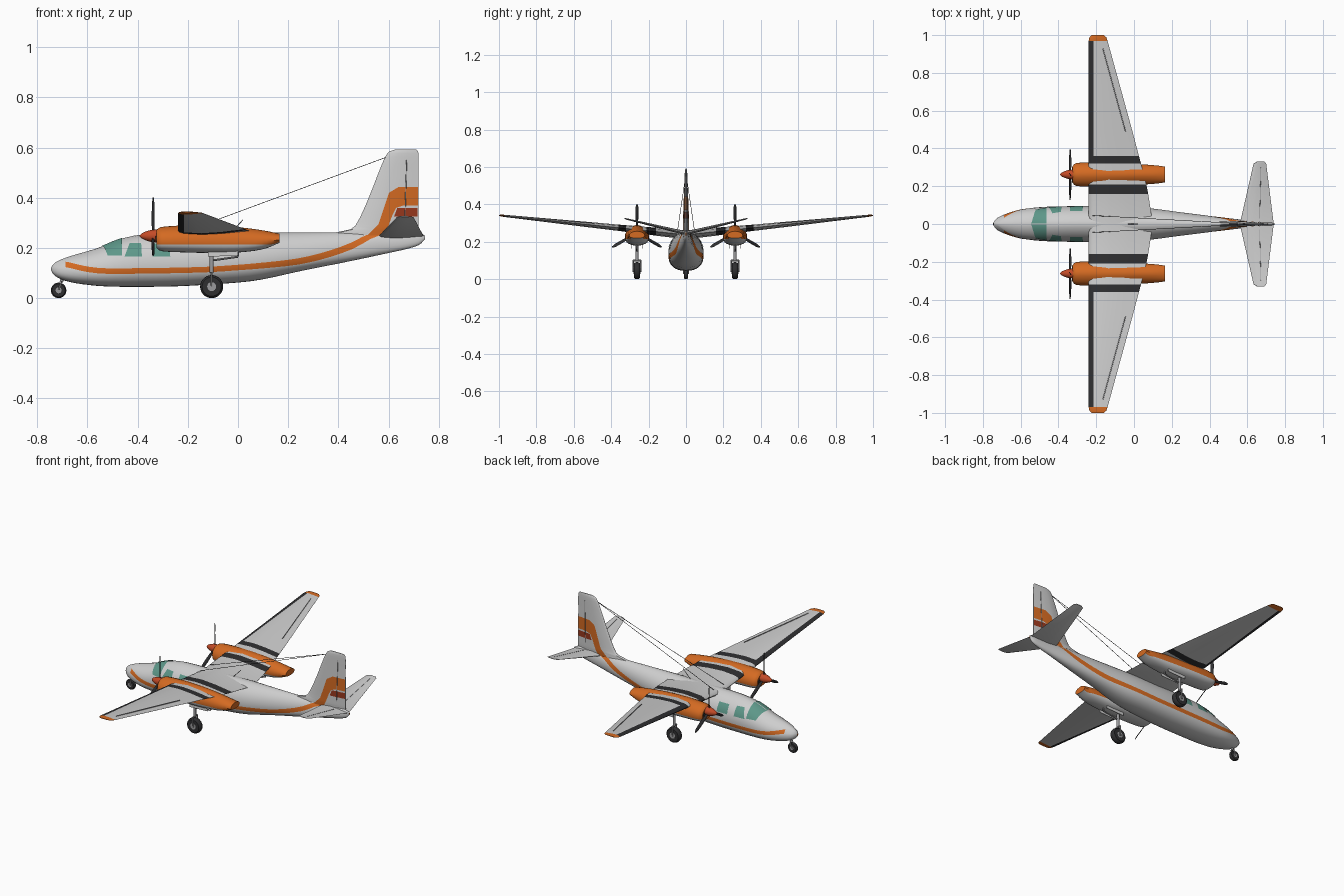
import bpy, bmesh, math
from mathutils import Vector

if "Cube" in bpy.data.objects:
    bpy.data.objects.remove(bpy.data.objects["Cube"])

def material(name, r, g, b):
    m = bpy.data.materials.new(name)
    m.diffuse_color = (r, g, b, 1)
    m.use_nodes = True
    m.node_tree.nodes["Principled BSDF"].inputs["Base Color"].default_value = m.diffuse_color
    return m

WHITE = material("pale_grey_paint", 0.62, 0.62, 0.62)
ORANGE = material("orange_paint", 0.66, 0.145, 0.016)
BLACK = material("black_rubber", 0.028, 0.028, 0.03)
RED = material("brick_red_paint", 0.32, 0.04, 0.012)
SPIN = material("red_orange_spinner", 0.55, 0.07, 0.02)
GLASS = material("teal_glass", 0.11, 0.31, 0.25)
METAL = material("grey_metal", 0.33, 0.33, 0.34)

def mesh_object(name, verts, faces, mats, idx, closed=True):
    me = bpy.data.meshes.new(name)
    me.from_pydata(verts, [], faces)
    for m in mats:
        me.materials.append(m)
    for p, i in zip(me.polygons, idx):
        p.material_index = i
    if closed:
        bm = bmesh.new()
        bm.from_mesh(me)
        bmesh.ops.recalc_face_normals(bm, faces=bm.faces)
        bm.to_mesh(me)
        bm.free()
    ob = bpy.data.objects.new(name, me)
    bpy.context.collection.objects.link(ob)
    return ob

def loft(name, rings, mats, rule=lambda i, j: 0, cap=0):
    n = len(rings[0])
    verts = [v for r in rings for v in r]
    faces, idx = [], []
    for i in range(len(rings) - 1):
        for j in range(n):
            k = (j + 1) % n
            faces.append((i*n + j, i*n + k, (i+1)*n + k, (i+1)*n + j))
            idx.append(rule(i, j))
    faces += [tuple(range(n)), tuple(range(len(verts) - n, len(verts)))]
    return mesh_object(name, verts, faces, mats, idx + [cap, cap])

def curve(tab, x):
    """Smooth interpolation of a table whose first column is the key."""
    x = min(max(x, tab[0][0]), tab[-1][0])
    i = max(k for k in range(len(tab) - 1) if tab[k][0] <= x)
    def slope(k, c):
        a, b = tab[max(k - 1, 0)], tab[min(k + 1, len(tab) - 1)]
        return (b[c] - a[c]) / (b[0] - a[0])
    d = tab[i+1][0] - tab[i][0]
    t = (x - tab[i][0]) / d
    return [(2*t**3 - 3*t*t + 1)*tab[i][c] + (t**3 - 2*t*t + t)*d*slope(i, c)
            + (3*t*t - 2*t**3)*tab[i+1][c] + (t**3 - t*t)*d*slope(i+1, c)
            for c in range(1, len(tab[0]))]

def half_width(tab, x, z):
    zb, zt, w = curve(tab, x)
    zm = zb + 0.42*(zt - zb)
    if z < zm:
        return w*max(0, 1 - min(1, (zm - z)/(zm - zb))**2.6)**0.45
    return w*max(0, 1 - min(1, (z - zm)/(zt - zm))**2.1)**0.6

def body(name, tab, y0, band, mats, rule, n=48, k=7):
    """Rounded hull along x; each ring has rows at the band's two heights."""
    x0, x1 = tab[0][0], tab[-1][0]
    xs = [(x0 + x1)/2 - (x1 - x0)/2*math.cos(math.pi*i/n) for i in range(n + 1)]
    rings = []
    for x in xs:
        zb, zt, _ = curve(tab, x)
        H = zt - zb
        lo, hi = band(x)
        lo = min(max(lo, zb + 0.1*H), zt - 0.15*H)
        hi = min(max(hi, lo + 0.03*H), zt - 0.03*H)
        zs = [zb + (lo - zb)*(1 - math.cos(a*math.pi/2/k)) for a in range(k + 1)]
        zs += [hi + (zt - hi)*math.sin(a*math.pi/2/k) for a in range(k + 1)]
        side = [(half_width(tab, x, z), z) for z in zs]
        rings.append([(x, y0 + w, z) for w, z in side] +
                     [(x, y0 - w, z) for w, z in side[-2:0:-1]])
    rows = 2*k + 1
    return loft(name, rings, mats, lambda i, j: rule((xs[i] + xs[i+1])/2,
                (j if j < rows else 2*rows - 1 - j) - k), 1)

def patch(name, P, half, mat, nu, nv, off):
    """Thin painted plate laid on both sides of a surface."""
    for s, tag in ((-1, "left"), (1, "right")):
        verts, faces = [], []
        for b in range(nv + 1):
            for a in range(nu + 1):
                x, z, dz = P(a/nu, b/nv)
                verts.append((x, s*(half(x, z) + off), z + dz))
        for b in range(nv):
            for a in range(nu):
                q = b*(nu + 1) + a
                f = (q, q + 1, q + nu + 2, q + nu + 1)
                faces.append(f if s < 0 else f[::-1])
        mesh_object(f"{name}_{tag}", verts, faces, [mat], [0]*len(faces), False)

def quad(bl, br, tr, tl):
    return lambda u, v: tuple((1-v)*((1-u)*bl[c] + u*br[c]) + v*((1-u)*tl[c] + u*tr[c])
                              for c in (0, 1)) + (0,)

def lathe(name, profile, origin, direction, mat, n=16):
    q = Vector(direction).to_track_quat('Z', 'Y')
    rings = [[Vector(origin) + q @ Vector((r*math.cos(2*math.pi*a/n), r*math.sin(2*math.pi*a/n), h))
              for a in range(n)] for r, h in profile]
    return loft(name, rings, [mat])

def rod(name, a, b, r, mat, n=8):
    d = Vector(b) - Vector(a)
    return lathe(name, [(r, 0), (r, d.length)], a, d, mat, n)

def foil(f, h):
    return 10*h*(0.2969*math.sqrt(f) - 0.126*f - 0.3516*f*f + 0.2843*f**3 - 0.1015*f**4)

def foil_ring(le, te, h, nose, place):
    b = nose/(te - le)
    fr = [0, b/4, b, max(0.35, b + 0.03), 0.65, 1]
    return [place(le + f*(te - le), foil(f, h)) for f in fr] + \
           [place(le + f*(te - le), -foil(f, h)) for f in fr[:0:-1]]

# Fuselage with painted stripe: x, bottom, top, half width
FUS = [(-.745, .112, .122, .005), (-.735, .094, .137, .022), (-.71, .077, .152, .04),
       (-.66, .062, .17, .06), (-.6, .053, .187, .077), (-.55, .048, .203, .084),
       (-.5, .046, .224, .089), (-.45, .045, .241, .092), (-.38, .045, .254, .094),
       (-.25, .047, .259, .095), (-.1, .055, .26, .094), (.07, .07, .262, .085),
       (.25, .108, .262, .062), (.45, .148, .262, .037), (.6, .18, .262, .02),
       (.68, .198, .262, .014), (.725, .214, .26, .01), (.745, .235, .25, .004)]
STRIPE = [(-.745, .137), (-.69, .135), (-.6, .115), (-.52, .108), (-.15, .113), (0, .122),
          (.15, .135), (.25, .148), (.35, .172), (.45, .207), (.52, .245), (.6, .3)]
def stripe(x):
    c, h = curve(STRIPE, x)[0], 0.011 + 0.006*max(0, x)
    return c - h, c + h
body("fuselage", FUS, 0, stripe, [WHITE, ORANGE],
     lambda x, j: 1 if j == 0 and -.69 < x < .57 else 0)

# Windscreen and cabin windows
def screen(u, v):
    x = (-.52 - .025*v)*(1 - u) - .462*u
    return x, .168 + (curve(FUS, x)[1] - .168)*math.sin(v*math.pi/2), .0025
fus_half = lambda x, z: half_width(FUS, x, z)
patch("windscreen", screen, fus_half, GLASS, 6, 12, .0025)
patch("front_window", quad((-.452, .166), (-.383, .166), (-.386, .22), (-.432, .22)),
      fus_half, GLASS, 5, 6, .0025)
patch("rear_window", quad((-.34, .166), (-.27, .166), (-.272, .218), (-.338, .218)),
      fus_half, GLASS, 5, 6, .0025)

# Wing: y, leading edge, trailing edge, half thickness
half_wing = [(0, -.24, .1, .024), (.16, -.24, .075, .022), (.21, -.24, .065, .02),
             (.32, -.24, .037, .018), (.36, -.24, .026, .017), (.49, -.24, -.008, .015),
             (.97, -.24, -.14, .006), (.988, -.236, -.146, .005), (1, -.225, -.16, .002)]
wing = [(-y, l, t, h) for y, l, t, h in half_wing[:0:-1]] + half_wing
def wing_rule(i, j):
    y = abs(wing[i][0] + wing[i+1][0])/2
    if y > .97:
        return 1
    if .16 < y < .21 or .32 < y < .36:
        return 2
    return 2 if y > .36 and j in (0, 1, 9, 10) else 0
loft("wing", [foil_ring(l, t, h, .025, lambda x, d, y=y: (x, y, .238 + .104*abs(y) + d))
              for y, l, t, h in wing], [WHITE, ORANGE, BLACK], wing_rule, 1)

# Tailplane
tail = [(-.33, .65, .69, .002), (-.32, .633, .70, .004), (0, .56, .74, .011),
        (.32, .633, .70, .004), (.33, .65, .69, .002)]
loft("tailplane", [foil_ring(l, t, h, .01, lambda x, d, y=y: (x, y, .246 + .24*abs(y) + d))
                   for y, l, t, h in tail], [WHITE])

# Fin with dorsal fillet: z, leading edge, trailing edge, half thickness
FIN = [(.245, .36, .72, .015), (.262, .39, .72, .015), (.275, .45, .72, .015),
       (.3, .474, .72, .014), (.365, .506, .72, .013), (.44, .537, .72, .011),
       (.5, .56, .72, .009), (.565, .588, .72, .007), (.585, .604, .717, .005),
       (.592, .625, .71, .002)]
zs = sorted({.245 + .347*i/24 for i in range(25)} | {r[0] for r in FIN})
loft("fin", [foil_ring(*curve(FIN, z), .012, lambda x, d, z=z: (x, d, z)) for z in zs], [WHITE])
def fin_half(x, z):
    le, te, h = curve(FIN, z)
    return foil(min(1, max(0, (x - le)/(te - le))), h)

# Fin paint: sweeping orange band and red bar
EDGE_A = [(.515, .25), (.56, .295), (.582, .36), (.602, .42), (.64, .443), (.718, .443)]
EDGE_B = [(.58, .25), (.60, .29), (.615, .33), (.63, .36), (.66, .37), (.718, .37)]
def sweep(u, v):
    i = min(int(v*5), 4)
    t = v*5 - i
    a, b = [[e[i][c]*(1-t) + e[i+1][c]*t for c in (0, 1)] for e in (EDGE_A, EDGE_B)]
    return a[0] + (b[0] - a[0])*u, a[1] + (b[1] - a[1])*u, 0
patch("fin_orange_band", sweep, fin_half, ORANGE, 5, 20, .0018)
patch("fin_red_bar", quad((.622, .325), (.716, .325), (.716, .36), (.635, .36)),
      fin_half, RED, 4, 3, .0018)

# Engine nacelles: x, bottom, top, half width
NAC = [(-.325, .2, .272, .045), (-.31, .188, .283, .06), (-.2, .182, .29, .065),
       (-.1, .18, .289, .062), (0, .182, .283, .056), (.1, .195, .27, .05),
       (.165, .22, .257, .042)]
for s, tag in ((-1, "left"), (1, "right")):
    y = .262*s
    body("nacelle_" + tag, NAC, y, lambda x: (.214, .219), [WHITE, ORANGE],
         lambda x, j: 1 if j >= 0 else 0, 24, 6)
    for e in (-1, 1):
        lathe(f"air_intake_{tag}", [(.011, 0), (.011, .008)], (-.328, y + e*.03, .236), (1, 0, 0), BLACK)
    # Propeller
    lathe("spinner_" + tag, [(.001, 0), (.01, .008), (.018, .025), (.024, .045), (.026, .07)],
          (-.392, y, .248), (1, 0, 0), SPIN, 20)
    for k in range(3):
        a = math.radians(90 + 120*k)
        R, T = Vector((0, math.cos(a), math.sin(a))), Vector((0, -math.sin(a), math.cos(a)))
        rings = []
        for r, w, p in ((.015, .005, 60), (.045, .008, 50), (.09, .010, 38), (.135, .009, 28), (.153, .004, 25)):
            p = math.radians(p)
            U = T*math.cos(p) + Vector((math.sin(p), 0, 0))
            V = Vector((math.cos(p), 0, 0)) - T*math.sin(p)
            rings.append([Vector((-.338, y, .248)) + R*r + U*w*math.cos(q*math.pi/4)
                          + V*.002*math.sin(q*math.pi/4) for q in range(8)])
        loft(f"propeller_blade_{tag}_{k + 1}", rings, [BLACK])
    # Main landing gear
    rod("main_strut_" + tag, (-.105, y, .1), (-.105, y, .2), .008, METAL, 12)
    rod("main_brace_" + tag, (-.105, y, .15), (0, y, .165), .004, METAL)
    rod("main_link_" + tag, (0, y, .165), (0, y, .2), .004, METAL)
    rod("main_axle_" + tag, (-.105, y - .024, .046), (-.105, y + .024, .046), .006, METAL)
    rod("main_fork_top_" + tag, (-.105, y - .022, .1), (-.105, y + .022, .1), .005, METAL)
    for e in (-1, 1):
        rod("main_fork_" + tag, (-.105, y + e*.021, .046), (-.105, y + e*.021, .102), .004, METAL)
        d = y + e*.03
        loft("gear_door_" + tag, [[(x, d - .0015, z0), (x, d + .0015, z0), (x, d + .0015, .195),
             (x, d - .0015, .195)] for x, z0 in ((-.12, .165), (0, .17))], [WHITE])
    lathe("main_tyre_" + tag, [(.02, 0), (.038, 0), (.044, .006), (.046, .017), (.044, .028),
          (.038, .034), (.02, .034)], (-.105, y - .017, .046), (0, 1, 0), BLACK, 28)
    lathe("main_hub_" + tag, [(.018, 0), (.018, .037)], (-.105, y - .0185, .046), (0, 1, 0), METAL)
    # Control surface gaps and wire aerial
    rod("aileron_gap_" + tag, (-.045, .49*s, .3), (-.165, .93*s, .3395), .0022, METAL, 6)
    rod("elevator_gap_" + tag, (.665, .03*s, .2605), (.672, .3*s, .3205), .0018, METAL, 6)
    rod("aerial_wire_" + tag, (.6, 0, .565), (-.22, .045*s, .262), .0013, BLACK, 6)
rod("rudder_gap_left", (.665, -.0105, .3), (.672, -.0065, .55), .0018, METAL, 6)
rod("rudder_gap_right", (.665, .0105, .3), (.672, .0065, .55), .0018, METAL, 6)
rod("whip_aerial", (-.035, 0, .255), (.02, 0, .312), .0018, METAL, 6)

# Nose landing gear
rod("nose_strut", (-.705, 0, .064), (-.685, 0, .11), .007, METAL, 12)
rod("nose_axle", (-.715, -.015, .031), (-.715, .015, .031), .004, METAL)
for e in (-1, 1):
    rod("nose_fork", (-.715, e*.013, .031), (-.703, e*.011, .068), .003, METAL)
lathe("nose_tyre", [(.013, 0), (.026, 0), (.03, .005), (.031, .01), (.03, .015), (.026, .02), (.013, .02)],
      (-.715, -.01, .031), (0, 1, 0), BLACK, 24)
lathe("nose_hub", [(.012, 0), (.012, .023)], (-.715, -.0115, .031), (0, 1, 0), METAL)

# Smooth shading that keeps sharp edges
for ob in bpy.data.objects:
    ob.select_set(True)
bpy.context.view_layer.objects.active = bpy.data.objects["fuselage"]
bpy.ops.object.shade_smooth_by_angle(angle=math.radians(35))
